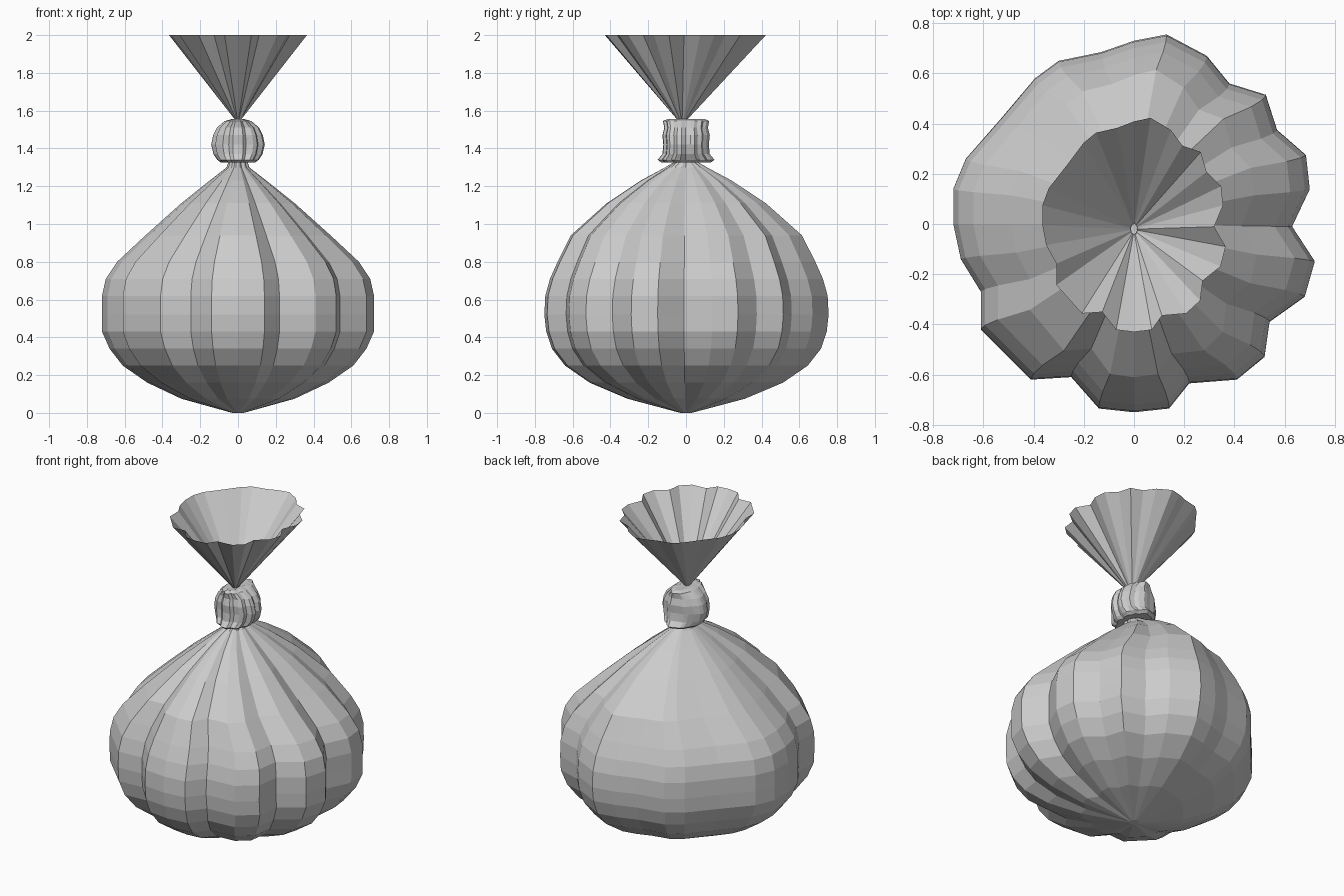
import bpy, bmesh

# Pleated plan outline of the sack at its widest, counter-clockwise
OUTLINE = [(.63, -.01), (.70, .14), (.685, .275), (.57, .375), (.525, .515), (.38, .56),
           (.29, .67), (.13, .755), (0, .73), (-.13, .685), (-.30, .65), (-.395, .58),
           (-.53, .42), (-.67, .26), (-.72, .14), (-.72, 0), (-.69, -.14), (-.61, -.27),
           (-.61, -.42), (-.41, -.62), (-.25, -.61), (-.14, -.735), (0, -.75), (.14, -.735),
           (.22, -.635), (.41, -.62), (.52, -.53), (.54, -.39), (.68, -.29), (.72, -.15)]


def loft(name, rings, cap_bottom=False):
    """Stack scaled copies of the outline; ring = (z, half width x, half width y, y offset)."""
    bm = bmesh.new()
    loops = [[bm.verts.new((x * rx / .72, y * ry / .75 + oy, z)) for x, y in OUTLINE]
             for z, rx, ry, oy in rings]
    n = len(OUTLINE)
    for a, b in zip(loops, loops[1:]):
        for i in range(n):
            j = (i + 1) % n
            bm.faces.new((a[i], a[j], b[j], b[i]))
    if cap_bottom:
        bm.faces.new(loops[0][::-1])
    mesh = bpy.data.meshes.new(name)
    bm.to_mesh(mesh)
    bm.free()
    obj = bpy.data.objects.new(name, mesh)
    bpy.context.collection.objects.link(obj)
    return obj


# Full, rounded sack body
loft("sack_body", [
    (0, .03, .03, 0), (.075, .30, .31, 0), (.16, .48, .51, 0), (.25, .61, .64, 0),
    (.34, .68, .71, 0), (.43, .72, .74, 0), (.52, .72, .75, 0), (.62, .72, .745, 0),
    (.71, .70, .72, 0), (.80, .64, .68, 0), (.94, .49, .61, 0), (1.11, .30, .42, 0),
    (1.23, .15, .24, 0), (1.30, .06, .11, 0), (1.33, .05, .06, 0)], cap_bottom=True)

# Gathered knot, round from the front and squarer from the side
loft("knot", [
    (1.325, .05, .06, 0), (1.325, .09, .13, 0), (1.34, .11, .15, 0), (1.37, .13, .125, 0),
    (1.42, .142, .12, 0), (1.47, .132, .125, 0), (1.51, .112, .115, 0),
    (1.545, .07, .122, 0), (1.555, .035, .10, 0), (1.55, .012, .02, -.02)])

# Open flared mouth
loft("flared_mouth", [(1.55, .014, .024, -.02), (2.0, .365, .425, -.005)])
